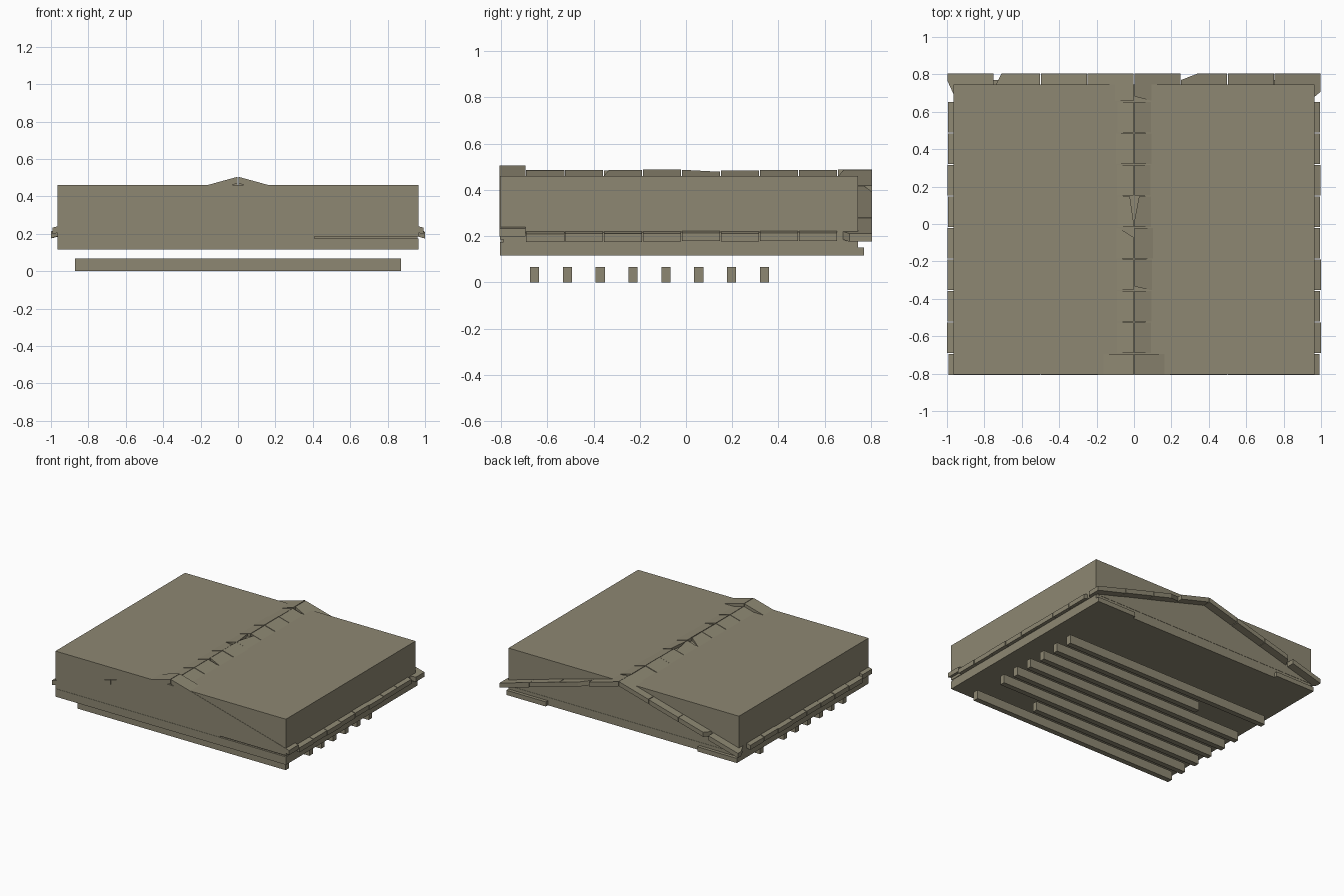
import bpy
import bmesh
import random

random.seed(4)
cube = bpy.data.objects.get("Cube")
if cube:
    bpy.data.objects.remove(cube, do_unlink=True)

# Weathered wood colour
wood = bpy.data.materials.new("weathered_wood")
wood.use_nodes = True
COLOUR = (0.27, 0.245, 0.17, 1)
wood.diffuse_color = COLOUR
bsdf = wood.node_tree.nodes["Principled BSDF"]
bsdf.inputs["Base Color"].default_value = COLOUR
bsdf.inputs["Roughness"].default_value = 0.9


def finish(bm, name):
    bmesh.ops.recalc_face_normals(bm, faces=bm.faces[:])
    mesh = bpy.data.meshes.new(name)
    bm.to_mesh(mesh)
    bm.free()
    mesh.materials.append(wood)
    obj = bpy.data.objects.new(name, mesh)
    bpy.context.collection.objects.link(obj)
    return obj


def box(name, x, y, z):
    bm = bmesh.new()
    bmesh.ops.create_cube(bm, size=1)
    for v in bm.verts:
        for i, (low, high) in enumerate((x, y, z)):
            v.co[i] = high if v.co[i] > 0 else low
    return finish(bm, name)


SLOPE = 0.275
THICK = 0.035


def add_tile(bm, outline, ridge):
    """Extrude a flat outline downwards from the roof slope."""
    top = [bm.verts.new((x, y, ridge - SLOPE * abs(x))) for x, y in outline]
    low = [bm.verts.new((v.co.x, v.co.y, v.co.z - THICK)) for v in top]
    bm.faces.new(top)
    bm.faces.new(low[::-1])
    for i in range(len(top)):
        j = (i + 1) % len(top)
        bm.faces.new((top[j], top[i], low[i], low[j]))


def outline_of(x0, x1, y0, y1, chip=None, cx=0.0, cy=0.0):
    """Rectangle with one corner optionally broken off."""
    corners = [(x0, y0), (x1, y0), (x1, y1), (x0, y1)]
    if chip is None:
        return corners
    px, py = corners[chip]
    sx = 1 if px == x0 else -1
    sy = 1 if py == y0 else -1
    cut = [(px, py + sy * cy), (px + sx * cx, py)]
    if chip in (1, 3):
        cut.reverse()
    return corners[:chip] + cut + corners[chip + 1:]


# Main block, lower slab and the thin board between them
box("roof_block", (-0.965, 0.965), (-0.805, 0.745), (0.185, 0.46))
box("ceiling_slab", (-0.965, 0.965), (-0.805, 0.745), (0.115, 0.175))
box("front_board", (-0.965, 0.41), (-0.803, 0.743), (0.174, 0.186))
box("inner_board", (0.40, 0.96), (-0.79, 0.743), (0.174, 0.186))

# Trim pieces at the two lower back corners
for side, name in ((1, "left"), (-1, "right")):
    box("back_trim_" + name, sorted((side * 0.635, side * 0.965)),
        (0.744, 0.77), (0.115, 0.15))

# Roof tiles in rows, with broken corners keyed by side, row and column
PITCH = 0.1685
rows = [(-0.693 + i * PITCH, -0.693 + (i + 1) * PITCH) for i in range(8)]
rows.append((rows[-1][1], 0.807))
broken = {
    (-1, 8, 2): (3, 0.04, 0.08),
    (1, 8, 1): (3, 0.09, 0.035),
    (-1, 8, 3): (0, 0.05, 0.11),
    (1, 8, 3): (1, 0.06, 0.05),
    (-1, 4, 0): (2, 0.02, 0.14),
    (1, 4, 0): (3, 0.025, 0.13),
    (-1, 3, 0): (2, 0.08, 0.05),
    (1, 2, 0): (0, 0.09, 0.02),
    (1, 8, 0): (0, 0.10, 0.025),
}
for side, name in ((1, "left"), (-1, "right")):
    bm = bmesh.new()
    for r, (y0, y1) in enumerate(rows):
        for c in range(4):
            inner = 0.25 * c + 0.002
            outer = 0.25 * (c + 1) - 0.002
            if c == 3:
                outer = 1 - random.uniform(0, 0.006)
            x0, x1 = sorted((side * inner, side * outer))
            chip = broken.get((side, r, c), (None,))
            lift = random.uniform(-0.002, 0.002)
            add_tile(bm, outline_of(x0, x1, y0 + 0.002, y1 - 0.002, *chip),
                     0.486 + lift)
    finish(bm, "roof_tiles_" + name)

    # Raised edge tiles along the front gable
    bm = bmesh.new()
    for inner, outer in ((0.002, 0.498), (0.502, 0.993)):
        x0, x1 = sorted((side * inner, side * outer))
        add_tile(bm, outline_of(x0, x1, -0.807, -0.695), 0.505)
    finish(bm, "front_edge_tiles_" + name)

# Floor beams underneath, two of them broken short
for i in range(8):
    y = -0.655 + i * 0.142
    x_low = -0.40 if i == 6 else -0.872
    x_high = 0.46 if i == 1 else 0.872
    box("ceiling_beam_%d" % (i + 1), (x_low, x_high),
        (y - 0.02, y + 0.02), (0, 0.067))
